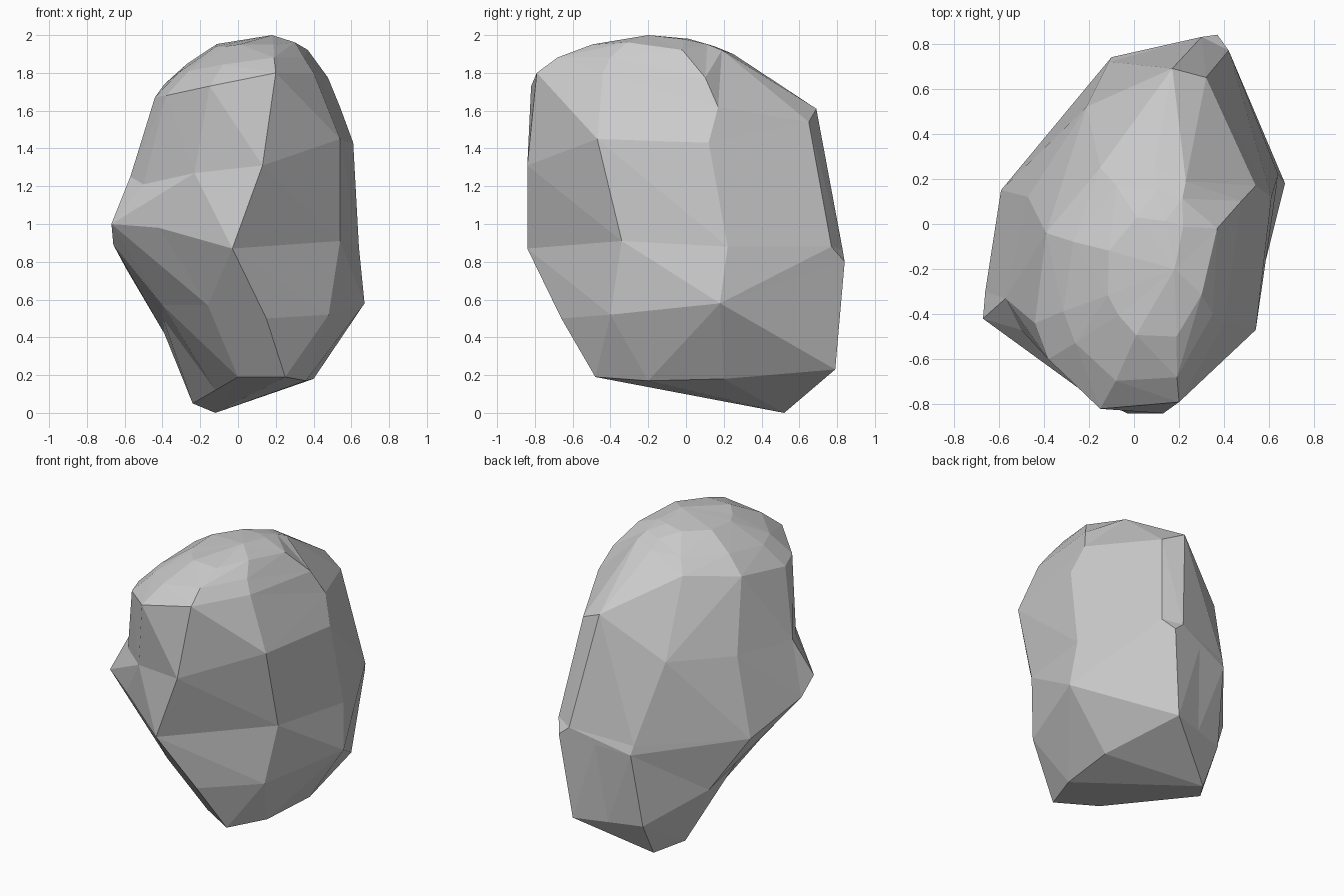
import bpy, bmesh, random
from mathutils import Vector

if "Cube" in bpy.data.objects:
    bpy.data.objects.remove(bpy.data.objects["Cube"])

random.seed(4)

# Cross-sections of the boulder, each running counter-clockwise from the front
# (None = midway between its neighbours)
foot = [(.25, -.48, .19), (.36, -.2, .17), (.40, .20, .18), (.30, .79, .23), None,
        (-.13, .65, .23), (-.24, .35, .05), None, None, (0, -.33, .19)]
lower = [(.15, -.66, .50), (.48, -.40, .52), (.67, .18, .58), (.37, .84, .80), None,
         (-.10, .74, .74), (-.39, .31, .42), None, (-.40, -.25, .57), (-.16, -.53, .57)]
waist = [(-.03, -.84, .87), (.54, -.34, .91), (.64, .22, .88), (.42, .77, .88), (.30, .83, .86),
         (-.11, .72, .80), (-.59, .15, .76), (-.66, -.30, .89), (-.67, -.42, 1.0), (-.42, -.60, .98)]
upper = [(.13, -.84, 1.31), (.54, -.47, 1.45), (.61, .12, 1.43), (.32, .65, 1.54), (.17, .69, 1.61),
         (-.21, .52, 1.32), (-.47, .12, 1.28), (-.57, -.33, 1.25), (-.50, -.47, 1.21), (-.23, -.74, 1.27)]
shoulder = [(.20, -.79, 1.80), (.40, -.44, 1.80), (.54, .17, 1.62), (.23, .19, 1.92), (.09, .25, 1.90),
            (-.15, .25, 1.79), (-.39, -.04, 1.74), (-.44, -.44, 1.67), (-.38, -.60, 1.68), (-.15, -.82, 1.73)]
base_point = Vector((-.12, .52, 0))
top_point = Vector((.18, -.2, 2.0))


def fill(ring):
    ring = [Vector(p) if p else None for p in ring]
    for i, p in enumerate(ring):
        if p is None:
            after = next(q for q in ring[i + 1:] if q)
            ring[i] = (ring[i - 1] + after) / 2
    return ring


def dome_ring(ring, t, jitter):
    # Shrink the shoulder towards the top while it rises quickly, then flattens
    out = []
    for p in ring:
        q = p.lerp(top_point, t)
        q.z = p.z + (top_point.z - p.z) * (1 - (1 - t) ** 2.5)
        q += Vector((random.uniform(-1, 1), random.uniform(-1, 1), -random.random())) * jitter
        out.append(q)
    return out


def panel(bm, a, b, c, d):
    # Split a twisted quad along the diagonal that folds outwards
    normal = (c.co - a.co).cross(d.co - b.co)
    if (a.co + c.co - b.co - d.co).dot(normal) > 0:
        bm.faces.new((a, b, c))
        bm.faces.new((a, c, d))
    else:
        bm.faces.new((a, b, d))
        bm.faces.new((b, c, d))


rings = [fill(r) for r in (foot, lower, waist, upper, shoulder)]
rings += [dome_ring(rings[-1], .2, .01), dome_ring(rings[-1], .52, .02)]

# Loft the rings, then close the underside and the crown with fans
bm = bmesh.new()
loops = [[bm.verts.new(p) for p in ring] for ring in rings]
n = len(foot)
for a, b in zip(loops, loops[1:]):
    for i in range(n):
        j = (i + 1) % n
        panel(bm, a[i], a[j], b[j], b[i])
base, crown = bm.verts.new(base_point), bm.verts.new(top_point)
for i in range(n):
    j = (i + 1) % n
    bm.faces.new((loops[0][j], loops[0][i], base))
    bm.faces.new((loops[-1][i], loops[-1][j], crown))
bmesh.ops.recalc_face_normals(bm, faces=bm.faces)

mesh = bpy.data.meshes.new("boulder")
bm.to_mesh(mesh)
bm.free()
bpy.context.collection.objects.link(bpy.data.objects.new("boulder", mesh))
